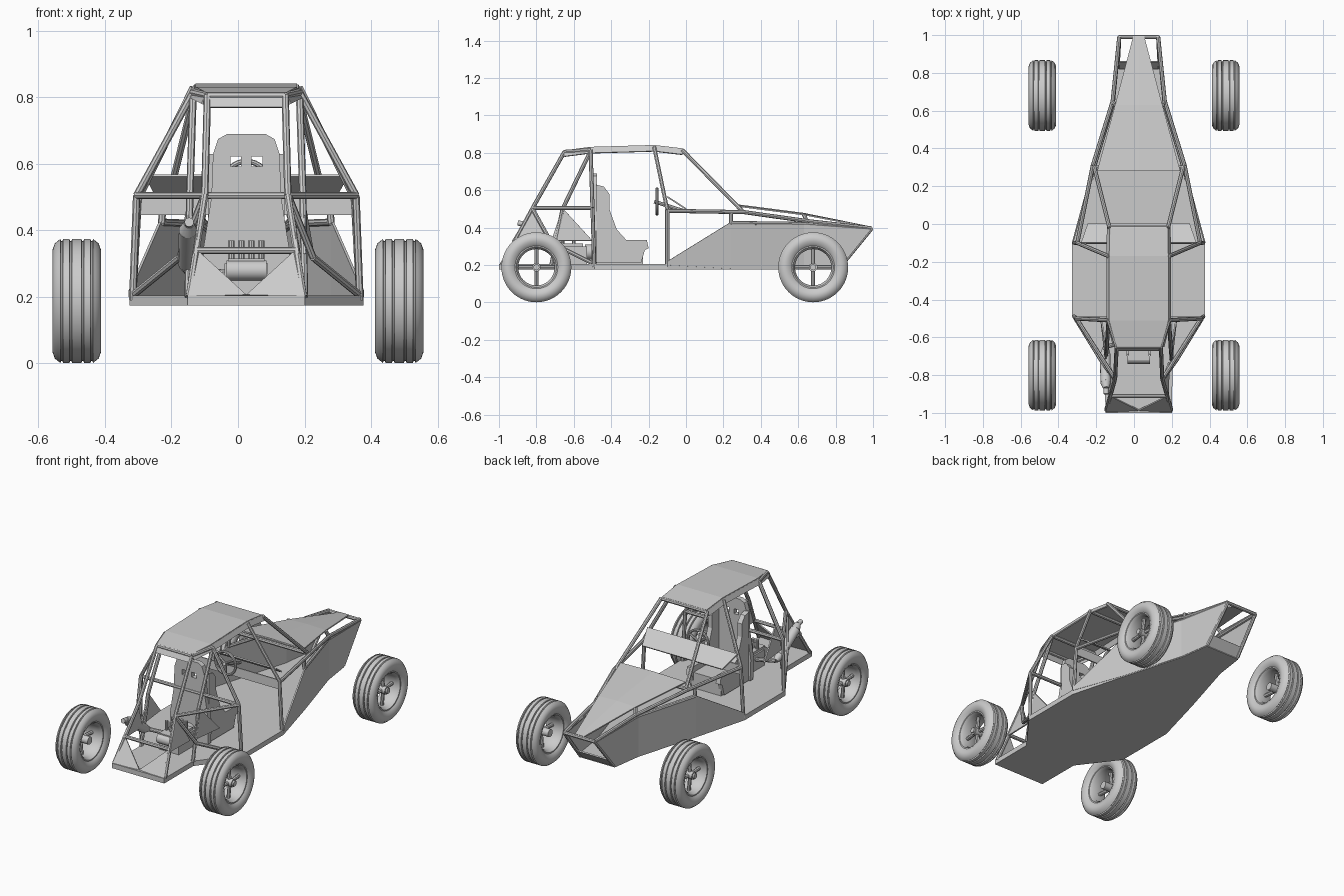
import bpy, bmesh, math
from mathutils import Vector, Matrix

if "Cube" in bpy.data.objects:
    bpy.data.objects.remove(bpy.data.objects["Cube"])

grey = bpy.data.materials.new("plain_grey")
grey.use_nodes = True
COLOUR = (0.6, 0.6, 0.6, 1)
grey.diffuse_color = COLOUR
grey.node_tree.nodes["Principled BSDF"].inputs["Base Color"].default_value = COLOUR
MID = 0.025  # centre line of the chassis


def finish(name, bm, mirror=False, thick=0, smooth=False, at=(MID, 0, 0)):
    bmesh.ops.recalc_face_normals(bm, faces=bm.faces)
    mesh = bpy.data.meshes.new(name)
    bm.to_mesh(mesh)
    bm.free()
    mesh.materials.append(grey)
    ob = bpy.data.objects.new(name, mesh)
    ob.location = at
    bpy.context.collection.objects.link(ob)
    if thick:
        mod = ob.modifiers.new("thickness", 'SOLIDIFY')
        mod.thickness, mod.offset = thick, 0
    if mirror:
        ob.modifiers.new("mirror", 'MIRROR').use_clip = True
    if smooth:
        bpy.ops.object.select_all(action='DESELECT')
        ob.select_set(True)
        bpy.context.view_layer.objects.active = ob
        bpy.ops.object.shade_smooth_by_angle(angle=math.radians(35))
    return ob


def plate(name, polys, mirror=True, thick=0.008):
    bm = bmesh.new()
    for poly in polys:
        bm.faces.new([bm.verts.new(p) for p in poly])
    bmesh.ops.remove_doubles(bm, verts=bm.verts, dist=0.0005)
    return finish(name, bm, mirror, thick)


def strip(name, low, high, mirror=True, thick=0.008):
    """Panels between two rows of points."""
    return plate(name, [(low[i], low[i + 1], high[i + 1], high[i])
                        for i in range(len(low) - 1)], mirror, thick)


def rod(bm, a, b, r, sides=8, r2=None):
    a, b = Vector(a), Vector(b)
    d = b - a
    m = Matrix.Translation((a + b) / 2) @ d.to_track_quat('Z', 'Y').to_matrix().to_4x4()
    bmesh.ops.create_cone(bm, cap_ends=True, segments=sides, radius1=r,
                          radius2=r if r2 is None else r2, depth=d.length, matrix=m)


def bars(name, paths, r=0.011, mirror=True, sides=8, smooth=True):
    bm = bmesh.new()
    for path in paths:
        for a, b in zip(path, path[1:]):
            rod(bm, a, b, r, sides)
    return finish(name, bm, mirror, smooth=smooth)


def box(bm, lo, hi):
    c = [(l + h) / 2 for l, h in zip(lo, hi)]
    s = [h - l for l, h in zip(lo, hi)]
    bmesh.ops.create_cube(bm, size=1, matrix=Matrix.Translation(c) @ Matrix.Diagonal((*s, 1)))


def lathe(bm, profile, steps=48):
    """Spin a closed (x, radius) section around the x axis."""
    verts = [bm.verts.new((x, 0, r)) for x, r in profile]
    edges = [bm.edges.new((verts[i - 1], v)) for i, v in enumerate(verts)]
    bmesh.ops.spin(bm, geom=verts + edges, cent=(0, 0, 0), axis=(1, 0, 0),
                   angle=math.tau, steps=steps, use_merge=True)
    bmesh.ops.remove_doubles(bm, verts=bm.verts, dist=0.0002)


# Floor pan
half = [(0.177, -1), (0.178, -0.72), (0.352, -0.49), (0.352, -0.1),
        (0.26, 0.24), (0.145, 0.63), (0.118, 0.82)]
outline = half + [(-x, y) for x, y in reversed(half)]
plate("floor_pan", [[(x, y, 0.19) for x, y in outline]], False, 0.03)

# Hull sides and nose lip
strip("hull_side", [(0.35, -0.1, 0.2), (0.258, 0.24, 0.18), (0.143, 0.63, 0.18), (0.116, 0.82, 0.18)],
      [(0.35, -0.1, 0.22), (0.258, 0.24, 0.43), (0.143, 0.63, 0.425), (0.108, 0.995, 0.395)])
plate("nose_lip", [[(-0.116, 0.815, 0.18), (0.116, 0.815, 0.18), (0.114, 0.86, 0.235), (-0.114, 0.86, 0.235)]], False)

# Hood
strip("hood", [(0, 0.28, 0.52), (0, 0.63, 0.475), (0, 0.99, 0.402)],
      [(0.22, 0.28, 0.515), (0.125, 0.63, 0.47), (0.03, 0.99, 0.402)])

# Roof with turned-down side lips
spine = [(-0.65, 0.81, 0.117), (-0.51, 0.828, 0.153), (-0.17, 0.838, 0.153), (-0.02, 0.82, 0.15)]
strip("roof", [(0, y, z) for y, z, w in spine], [(w, y, z) for y, z, w in spine])
strip("roof_lip", [(w, y, z) for y, z, w in spine], [(w + 0.015, y, z - 0.03) for y, z, w in spine])
plate("roof_rear_panel", [[(-0.117, -0.65, 0.81), (0.117, -0.65, 0.81), (0.118, -0.67, 0.77), (-0.118, -0.67, 0.77)]], False)

# Dashboard
strip("dashboard", [(0, -0.1, 0.447), (0, -0.1, 0.5), (0, -0.105, 0.5)],
      [(0.32, -0.1, 0.447), (0.33, -0.1, 0.5), (0.33, -0.105, 0.5)])
plate("dashboard_top", [[(-0.305, -0.1, 0.565), (0.305, -0.1, 0.565), (0.27, 0, 0.5), (-0.27, 0, 0.5)]], False)

# Cage tubes, one side mirrored
bars("cage_tube", [
    [(0.16, -0.51, 0.815), (0.33, -0.5, 0.505), (0.342, -0.49, 0.19)],
    [(0.16, -0.17, 0.83), (0.325, -0.1, 0.495), (0.342, -0.1, 0.19)],
    [(0.325, -0.1, 0.49), (0.243, 0.31, 0.483), (0.138, 0.65, 0.435), (0.103, 0.99, 0.397)],
    [(0.155, -0.02, 0.815), (0.235, 0.3, 0.49)],
    [(0.255, 0.24, 0.425), (0.138, 0.63, 0.42), (0.103, 0.99, 0.393), (0.112, 0.82, 0.185)],
    [(0.255, 0.24, 0.42), (0.25, 0.24, 0.485)],
    [(0.125, 0.63, 0.47), (0.138, 0.65, 0.425)],
    [(0.117, -0.65, 0.805), (0.125, -0.82, 0.505), (0.172, -0.985, 0.2)],
    [(0.16, -0.51, 0.815), (0.117, -0.65, 0.805)],
    [(0.33, -0.5, 0.505), (0.125, -0.82, 0.505)],
    [(0.335, -0.5, 0.21), (0.2, -0.72, 0.32), (0.128, -0.82, 0.5)],
    [(0.16, -0.51, 0.81), (0.17, -0.66, 0.5), (0.175, -0.72, 0.2)],
])
bars("cross_tube", [[(-w, y, z), (w, y, z)] for w, y, z in (
    (0.117, -0.65, 0.805), (0.155, -0.51, 0.815), (0.155, -0.17, 0.828),
    (0.15, -0.02, 0.812), (0.238, 0.3, 0.488), (0.33, -0.5, 0.505),
    (0.15, -0.91, 0.34), (0.105, 0.99, 0.393))], mirror=False)

# Rear gussets and engine bay side plates
plate("rear_gusset", [[(0.148, -0.91, 0.34), (0.177, -0.995, 0.2), (0, -0.985, 0.205)]])
plate("engine_side_plate", [
    [(0.127, -0.82, 0.505), (0.155, -0.93, 0.33), (0.16, -0.73, 0.33)],
    [(0.17, -0.66, 0.505), (0.175, -0.72, 0.33), (0.2, -0.5, 0.33)]])

# Seat: back shell with two slots, side bolsters and cushion
shape = [(0.058, 0.69), (0.085, 0.675), (0.1, 0.63), (0.105, 0.5), (0.13, 0.34), (0.125, 0.21)]
back = [(x, z) for x, z in shape] + [(-x, z) for x, z in reversed(shape)]
seat_back = plate("seat_back", [[(x, -0.49, z) for x, z in back]], False, 0.03)
bm = bmesh.new()
for s in (-1, 1):
    box(bm, (s * 0.032 - 0.016, -0.6, 0.592), (s * 0.032 + 0.016, -0.4, 0.622))
cutter = finish("slot_cutter", bm)
cutter.hide_render = True
cutter.hide_set(True)
cut = seat_back.modifiers.new("slots", 'BOOLEAN')
cut.object, cut.solver = cutter, 'EXACT'
plate("seat_bolster", [[(0.1, y, z) for y, z in (
    (-0.48, 0.21), (-0.48, 0.63), (-0.44, 0.62), (-0.41, 0.58), (-0.41, 0.5), (-0.37, 0.39),
    (-0.32, 0.335), (-0.21, 0.335), (-0.2, 0.29), (-0.22, 0.28), (-0.24, 0.21))]], True, 0.03)
bm = bmesh.new()
box(bm, (-0.1, -0.48, 0.205), (0.1, -0.23, 0.3))
finish("seat_cushion", bm)

# Steering wheel and column
bm = bmesh.new()
ring = [(0.008 * math.cos(i * math.tau / 8), 0.068 + 0.008 * math.sin(i * math.tau / 8)) for i in range(8)]
lathe(bm, ring, 32)
for k in range(3):
    a = math.tau * k / 3 + math.pi
    rod(bm, (0, 0, 0), (0, 0.065 * math.sin(a), 0.065 * math.cos(a)), 0.007)
rod(bm, (-0.015, 0, 0), (0.14, 0, -0.05), 0.01)
bmesh.ops.rotate(bm, verts=bm.verts, matrix=Matrix.Rotation(math.pi / 2, 3, 'Z'))
finish("steering_wheel", bm, smooth=True, at=(MID, -0.155, 0.54))

# Engine block, intake stacks and headers
bm = bmesh.new()
box(bm, (-0.065, -0.7, 0.205), (0.065, -0.53, 0.3))
box(bm, (-0.055, -0.72, 0.3), (0.055, -0.55, 0.315))
rod(bm, (-0.06, -0.71, 0.28), (0.06, -0.71, 0.28), 0.03, 16)
for k in range(4):
    x = -0.045 + 0.03 * k
    for y in (-0.66, -0.6):
        rod(bm, (x, y, 0.3), (x, y, 0.37), 0.01, 10)
rod(bm, (0, -0.54, 0.27), (0, -0.5, 0.27), 0.04, 16)
finish("engine", bm, smooth=True)

# Exhaust
bm = bmesh.new()
path = [(-0.175, -0.65, 0.28), (-0.177, -0.69, 0.3), (-0.175, -0.84, 0.4), (-0.172, -0.87, 0.42)]
for (a, b, r1, r2) in zip(path, path[1:], (0.015, 0.028, 0.028), (0.028, 0.028, 0.016)):
    rod(bm, a, b, r1, 16, r2)
rod(bm, path[-1], (-0.172, -0.9, 0.425), 0.014, 12)
rod(bm, (-0.06, -0.62, 0.27), path[0], 0.012, 10)
finish("exhaust", bm, smooth=True)


# Wheels
def tyre_section():
    side = [(0.05, 0.108), (0.062, 0.118), (0.072, 0.14), (0.0725, 0.155), (0.066, 0.173), (0.056, 0.181)]
    tread = []
    for g in (0.045, 0.018, -0.018, -0.045):  # grooves
        tread += [(g + 0.004, 0.187), (g + 0.002, 0.18), (g - 0.002, 0.18), (g - 0.004, 0.187)]
    return side + tread + [(-x, r) for x, r in reversed(side)]


for end, y in (("rear", -0.8), ("nose", 0.68)):
    for side, s in (("left", 1), ("right", -1)):
        place = (s * 0.485, y, 0.188)
        bm = bmesh.new()
        lathe(bm, tyre_section(), 56)
        finish(f"{end}_{side}_tyre", bm, smooth=True, at=place)
        bm = bmesh.new()
        lathe(bm, [(0.058, 0.116), (0.058, 0.108), (0.04, 0.097), (-0.04, 0.097),
                   (-0.058, 0.108), (-0.058, 0.116), (-0.045, 0.112), (0.045, 0.112)])
        rod(bm, (-0.045 * s, 0, 0), (0.045 * s, 0, 0), 0.023, 20)
        rod(bm, (0.045 * s, 0, 0), (0.055 * s, 0, 0), 0.016, 16)
        for k in range(4):
            a = k * math.pi / 2
            rod(bm, (0.02 * s, 0, 0), (0.01 * s, 0.1 * math.sin(a), 0.1 * math.cos(a)), 0.011)
        finish(f"{end}_{side}_rim", bm, smooth=True, at=place)
